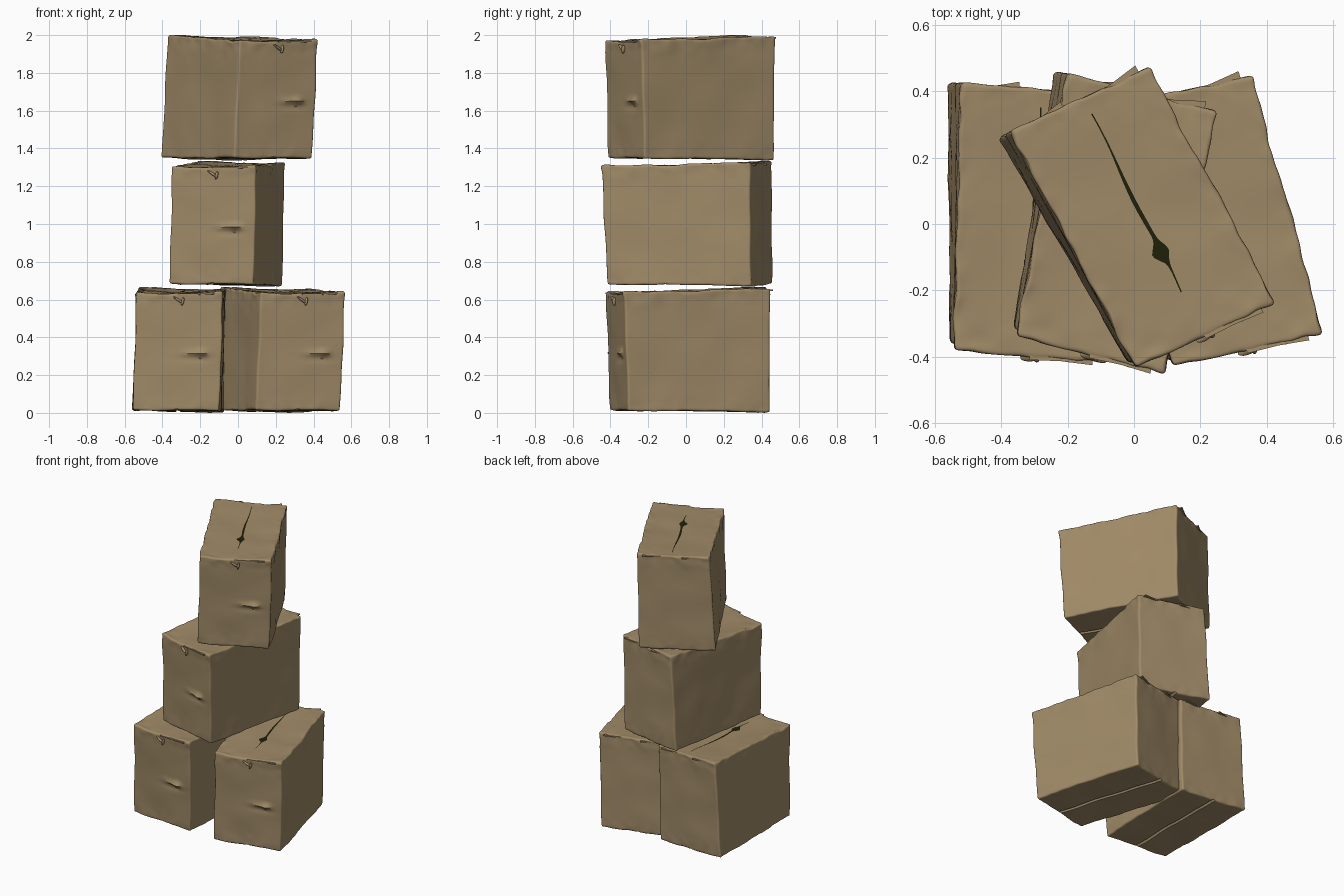
import bpy, bmesh, math
from mathutils import Vector, Matrix, noise

if "Cube" in bpy.data.objects:
    bpy.data.objects.remove(bpy.data.objects["Cube"])


def material(name, rgb):
    m = bpy.data.materials.new(name)
    m.diffuse_color = (*rgb, 1)
    m.use_nodes = True
    m.node_tree.nodes["Principled BSDF"].inputs["Base Color"].default_value = m.diffuse_color
    return m


CARDBOARD = material("cardboard brown", (0.355, 0.258, 0.138))
DARK = material("dark opening", (0.014, 0.014, 0.003))

# Crooked carton corners: (side x, side y, side z) -> position
CORNERS = {
    (-1, -1, -1): (-0.238, -0.355, 0.003), (1, -1, -1): (0.218, -0.388, 0.003),
    (1, 1, -1): (0.243, 0.388, -0.01), (-1, 1, -1): (-0.247, 0.422, 0.002),
    (-1, -1, 1): (-0.225, -0.38, 0.622), (1, -1, 1): (0.234, -0.416, 0.632),
    (1, 1, 1): (0.255, 0.388, 0.646), (-1, 1, 1): (-0.207, 0.425, 0.654),
}
HALF = Vector((0.23, 0.4, 0.32))
ROUND = 0.011


def bump(x, z, cx, cz, sx, sz, turn=0.0):
    """Soft oval swelling in the front panel."""
    c, s = math.cos(turn), math.sin(turn)
    dx, dz = x - cx, z - cz
    return math.exp(-((dx * c + dz * s) / sx) ** 2 - ((dz * c - dx * s) / sz) ** 2)


def place(p):
    """Map a point of the -1..1 cube onto the crumpled carton."""
    q = Vector([0.6 * math.sin(c * math.pi / 2) + 0.4 * c for c in p])
    # rounded edges
    real = Vector([q[i] * HALF[i] for i in range(3)])
    core = Vector([max(-HALF[i] + ROUND, min(HALF[i] - ROUND, real[i])) for i in range(3)])
    off = real - core
    if off.length > ROUND:
        real = core + off.normalized() * ROUND
    q = Vector([real[i] / HALF[i] for i in range(3)])
    out = Vector((0, 0, 0))
    for s, c in CORNERS.items():
        out += Vector(c) * ((1 + s[0] * q.x) * (1 + s[1] * q.y) * (1 + s[2] * q.z) / 8)
    # gentle dents, stronger crumpling towards the rims
    out += noise.noise_vector(out * 5) * 0.006
    rim = abs(q.z) ** 6 * max(abs(q.x), abs(q.y)) ** 8
    out += noise.noise_vector(out * 17) * (0.009 if q.z > 0 else 0.004) * rim
    # sagging lid and shallow bottom seam
    if q.z > 0:
        out.z -= 0.012 * q.z ** 8 * (1 - q.x ** 2) * (1 - 0.5 * q.y ** 2)
    elif abs(p[0]) < 0.01 and p[2] < -0.99:
        out.z += 0.018
    # handle slot lip and shallow hollow below it
    if p[1] < -0.99:
        out.y -= 0.020 * bump(out.x, out.z, 0.125, 0.304, 0.03, 0.015)
        out.y -= 0.010 * bump(out.x, out.z, 0.07, 0.305, 0.05, 0.013)
        out.y += 0.006 * bump(out.x, out.z, 0.09, 0.275, 0.08, 0.016)
    return out


def blob(bm, centre, size, turn):
    """Squashed ball used for the torn tape end."""
    mat = (Matrix.Translation(centre) @ Matrix.Rotation(turn, 4, 'Y')
           @ Matrix.Diagonal((*size, 1)))
    bmesh.ops.create_uvsphere(bm, u_segments=14, v_segments=8, radius=1, matrix=mat)


def carton_mesh():
    bm = bmesh.new()
    bmesh.ops.create_cube(bm, size=2)
    bmesh.ops.subdivide_edges(bm, edges=bm.edges[:], cuts=55, use_grid_fill=True)
    for v in bm.verts:
        v.co = place(v.co.copy())

    # torn tape end on the front
    blob(bm, (0.0, -0.402, 0.585), (0.034, 0.012, 0.007), 0.6)
    blob(bm, (0.022, -0.405, 0.578), (0.008, 0.012, 0.022), 0.2)

    # ragged flap ends poking out at front and back of the lid
    for y, x0, x1, z in ((-0.405, 0.0, 0.19, 0.621), (0.408, -0.18, -0.03, 0.638),
                         (0.392, 0.04, 0.22, 0.638)):
        s = 1 if y > 0 else -1
        a = [bm.verts.new((x, yy, zz)) for x, yy, zz in (
            (x0, y - s * 0.04, z), (x1, y - s * 0.04, z), (x1, y + s * 0.02, z + 0.004),
            ((x0 + x1) / 2, y + s * 0.008, z), (x0, y + s * 0.004, z))]
        f = bm.faces.new(a if s > 0 else a[::-1])
        ext = bmesh.ops.extrude_face_region(bm, geom=[f])
        for v in ext["geom"]:
            if isinstance(v, bmesh.types.BMVert):
                v.co.z -= 0.008

    # open lid seam: thin dark strip that widens into a torn hole
    n, rows = 60, []
    for i in range(n + 1):
        y = -0.25 + 0.6 * i / n
        t = i / n
        cx = 0.005 + 0.028 * t + 0.004 * math.sin(t * 9)
        hole = math.exp(-((y + 0.115) / 0.028) ** 2)
        wide = math.sin(math.pi * min(1, t * 1.1)) ** 2
        jag = 0.003 * noise.noise(Vector((0, y * 90, 0)))
        left = 0.002 + 0.004 * wide + (0.028 + 2 * jag) * hole
        right = 0.002 + 0.005 * wide + (0.016 - 2 * jag) * hole
        row = []
        for x in (cx - left, cx, cx + right):
            # invert the easing, so the strip hugs the lid
            u, w = x / 0.23 / 1.34, y / 0.4
            for _ in range(6):
                w -= (0.6 * math.sin(w * math.pi / 2) + 0.4 * w - y / 0.4) / 1.2
            row.append(bm.verts.new((x, y, place(Vector((u, w, 1))).z + 0.003)))
        rows.append(row)
    for a, b in zip(rows, rows[1:]):
        for k in (0, 1):
            bm.faces.new((a[k], a[k + 1], b[k + 1], b[k])).material_index = 1

    me = bpy.data.meshes.new("carton")
    bm.to_mesh(me)
    bm.free()
    me.materials.append(CARDBOARD)
    me.materials.append(DARK)
    for p in me.polygons:
        p.use_smooth = True
    me.set_sharp_from_angle(angle=math.radians(40))
    return me


# Stack of four identical cartons, each turned differently
mesh = carton_mesh()
for name, x, y, z, turn in (
        ("box_bottom_left", -0.315, 0.0, 0.012, 0),
        ("box_bottom_right", 0.223, 0.002, 0.012, 16.8),
        ("box_middle", -0.068, 0.0, 0.68, -9.5),
        ("box_top", 0.015, 0.01, 1.347, 29.5)):
    ob = bpy.data.objects.new(name, mesh)
    ob.location = (x, y, z)
    ob.rotation_euler.z = math.radians(turn)
    bpy.context.collection.objects.link(ob)
